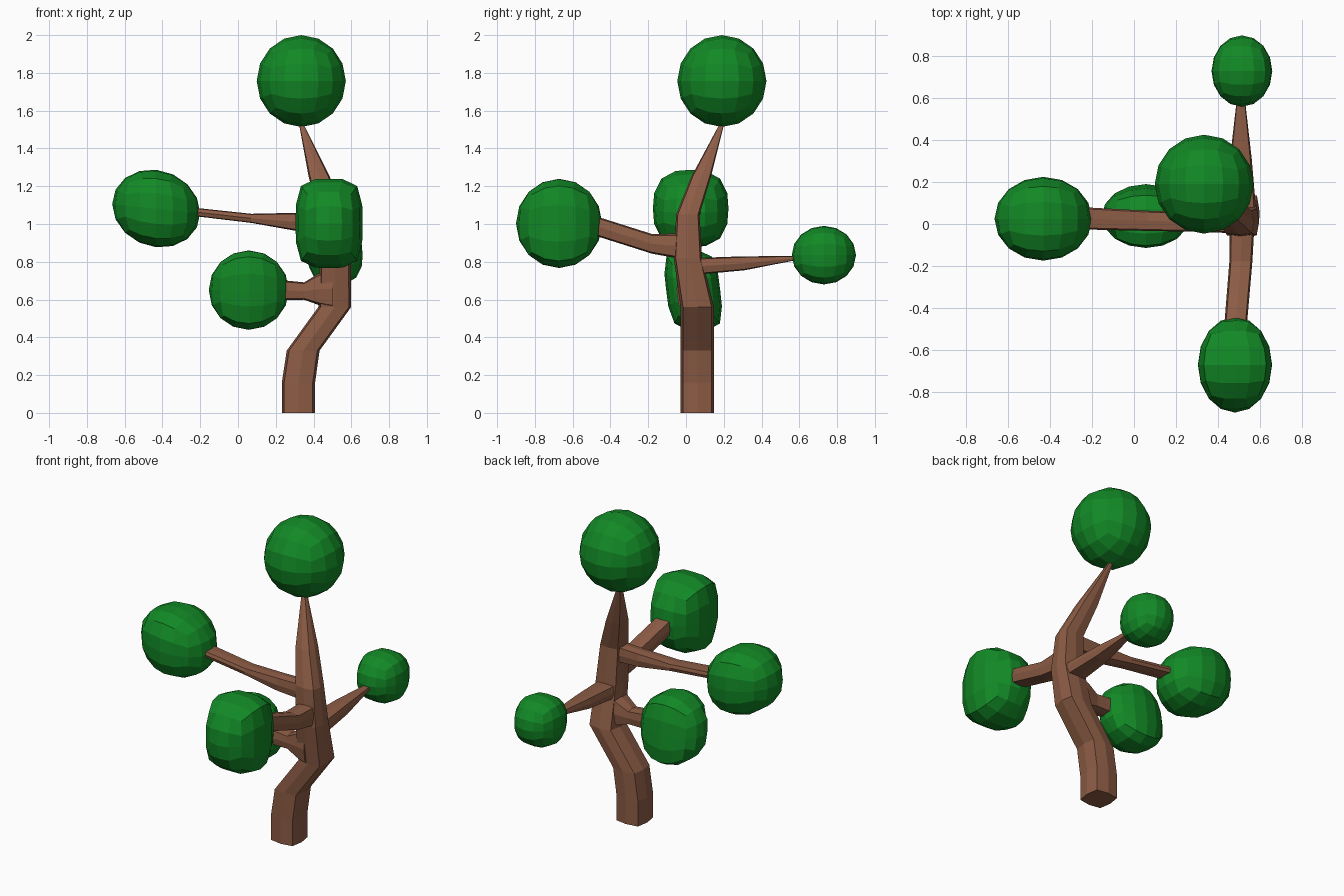
import bpy, bmesh, math
from mathutils import Vector

if "Cube" in bpy.data.objects:
    bpy.data.objects.remove(bpy.data.objects["Cube"])


def material(name, rgb):
    m = bpy.data.materials.new(name)
    m.diffuse_color = (*rgb, 1)
    m.use_nodes = True
    m.node_tree.nodes["Principled BSDF"].inputs["Base Color"].default_value = m.diffuse_color
    return m


BARK = material("bark brown", (0.265, 0.108, 0.06))
LEAF = material("leaf green", (0.006, 0.25, 0.019))


def finish(bm, name, mat):
    bmesh.ops.recalc_face_normals(bm, faces=bm.faces)
    me = bpy.data.meshes.new(name)
    bm.to_mesh(me)
    bm.free()
    me.materials.append(mat)
    ob = bpy.data.objects.new(name, me)
    bpy.context.collection.objects.link(ob)
    return ob


# Bulged-square section: corners plus slightly raised side midpoints
SECTION = [(0.86, 0.86), (0, 1), (-0.86, 0.86), (-1, 0),
           (-0.86, -0.86), (0, -1), (0.86, -0.86), (1, 0)]


def limb(name, axis, nodes):
    """Loft sections square to one axis; nodes are (centre, half_a, half_b)."""
    a, b = [i for i in range(3) if i != axis]
    bm = bmesh.new()
    rings = []
    for centre, ha, hb in nodes:
        ring = []
        for u, v in SECTION:
            p = Vector(centre)
            p[a] += u * ha
            p[b] += v * hb
            ring.append(bm.verts.new(p))
        rings.append(ring)
    for r, s in zip(rings, rings[1:]):
        for i in range(8):
            j = (i + 1) % 8
            bm.faces.new((r[i], r[j], s[j], s[i]))
    bm.faces.new(rings[0])
    bm.faces.new(rings[-1])
    return finish(bm, name, BARK)


def foliage(name, axis, centre, half, n, shear=(0, 0, 0)):
    """Cube-based ball, round along axis and squarish (power n) across it.
    shear = (moved axis, driving axis, slope)."""
    a, b = [i for i in range(3) if i != axis]
    bm = bmesh.new()
    bmesh.ops.create_cube(bm, size=2)
    bmesh.ops.subdivide_edges(bm, edges=bm.edges[:], cuts=3, use_grid_fill=True)
    for v in bm.verts:
        p = Vector([math.tan(c * math.pi / 4) for c in v.co])
        across = (abs(p[a]) ** n + abs(p[b]) ** n) ** (2 / n)
        p /= math.sqrt(across + p[axis] ** 2)
        p = Vector([p[i] * half[i] for i in range(3)])
        p[shear[0]] += shear[2] * p[shear[1]]
        v.co = p + Vector(centre)
    return finish(bm, name, LEAF)


# Crooked trunk
limb("trunk", 2, [
    ((0.32, 0.06, 0), 0.088, 0.088),
    ((0.32, 0.06, 0.16), 0.088, 0.088),
    ((0.345, 0.06, 0.33), 0.087, 0.088),
    ((0.512, 0.06, 0.56), 0.087, 0.088),
    ((0.515, 0.01, 0.82), 0.082, 0.075),
    ((0.50, 0.01, 1.05), 0.072, 0.062),
    ((0.43, 0.08, 1.25), 0.056, 0.052),
    ((0.335, 0.19, 1.53), 0.012, 0.012)])

# Branches
limb("upper_left_branch", 0, [
    ((0.50, 0.005, 1.01), 0.05, 0.055),
    ((0.30, 0.01, 1.012), 0.047, 0.047),
    ((0.07, 0.015, 1.03), 0.048, 0.024),
    ((-0.24, 0.027, 1.065), 0.053, 0.022)])
limb("lower_left_branch", 0, [
    ((0.50, 0.03, 0.655), 0.08, 0.10),
    ((0.43, 0.035, 0.655), 0.07, 0.085),
    ((0.35, 0.04, 0.645), 0.05, 0.046),
    ((0.24, 0.04, 0.65), 0.05, 0.052)])
limb("front_branch", 1, [
    ((0.515, 0.0, 0.88), 0.06, 0.07),
    ((0.51, -0.18, 0.895), 0.055, 0.052),
    ((0.485, -0.48, 0.99), 0.054, 0.052)])
limb("back_branch", 1, [
    ((0.515, 0.04, 0.775), 0.07, 0.045),
    ((0.51, 0.31, 0.792), 0.052, 0.037),
    ((0.51, 0.59, 0.82), 0.02, 0.01)])

# Foliage balls
foliage("top_foliage", 2, (0.335, 0.19, 1.757), (0.236, 0.236, 0.243), 2)
foliage("upper_left_foliage", 0, (-0.433, 0.025, 1.082), (0.233, 0.20, 0.205), 2.7, (2, 0, -0.1))
foliage("lower_left_foliage", 0, (0.057, 0.038, 0.65), (0.212, 0.143, 0.21), 4, (1, 2, -0.12))
foliage("front_foliage", 1, (0.482, -0.672, 1.003), (0.177, 0.228, 0.236), 4)
foliage("back_foliage", 1, (0.515, 0.73, 0.835), (0.145, 0.17, 0.155), 2.6)
